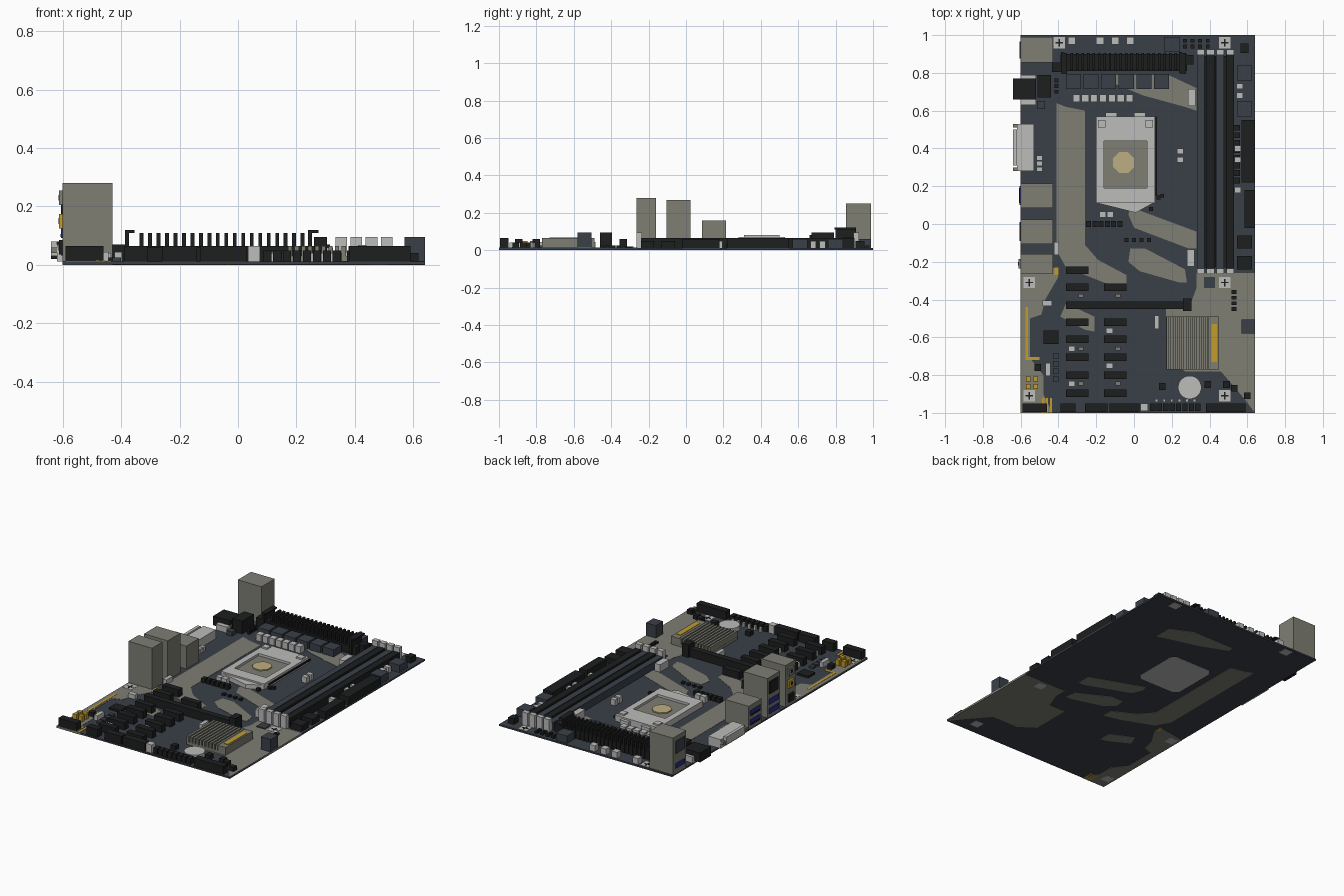
import bpy
import bmesh
import math
from mathutils import Matrix, Vector

if "Cube" in bpy.data.objects:
    bpy.data.objects.remove(bpy.data.objects["Cube"])

UNIT = 0.01   # every size below is given in hundredths
TOP = 1.2     # upper face of the circuit board


def material(name, red, green, blue):
    linear = [((c / 255 + 0.055) / 1.055) ** 2.4 for c in (red, green, blue)] + [1]
    mat = bpy.data.materials.new(name)
    mat.use_nodes = True
    mat.diffuse_color = linear
    mat.node_tree.nodes["Principled BSDF"].inputs["Base Color"].default_value = linear
    return mat


slate = material("slate blue", 58, 64, 73)
grey = material("warm grey", 126, 126, 116)
black = material("black plastic", 29, 30, 31)
light = material("light metal", 188, 188, 187)
gold = material("gold", 196, 156, 44)
beige = material("pale beige", 190, 174, 130)
blue = material("port blue", 44, 48, 140)


def finish(name, bm, mat):
    bmesh.ops.recalc_face_normals(bm, faces=bm.faces)
    bmesh.ops.scale(bm, vec=Vector((UNIT, UNIT, UNIT)), verts=bm.verts)
    mesh = bpy.data.meshes.new(name)
    bm.to_mesh(mesh)
    bm.free()
    mesh.materials.append(mat)
    obj = bpy.data.objects.new(name, mesh)
    bpy.context.collection.objects.link(obj)
    return obj


def boxes(name, mat, centres, width, depth, top, bottom=TOP):
    """Equal boxes standing at every (x, y) centre."""
    bm = bmesh.new()
    for x, y in centres:
        place = Matrix.Translation((x, y, (top + bottom) / 2))
        size = Matrix.Diagonal((width, depth, top - bottom, 1))
        bmesh.ops.create_cube(bm, size=1, matrix=place @ size)
    return finish(name, bm, mat)


def block(name, mat, x0, x1, y0, y1, top, bottom=TOP):
    return boxes(name, mat, [((x0 + x1) / 2, (y0 + y1) / 2)], x1 - x0, y1 - y0, top, bottom)


def plate(name, mat, outline, bottom, top):
    """Flat outline pushed up into a slab."""
    bm = bmesh.new()
    face = bm.faces.new([bm.verts.new((x, y, bottom)) for x, y in outline])
    moved = bmesh.ops.extrude_face_region(bm, geom=[face])["geom"]
    verts = [v for v in moved if isinstance(v, bmesh.types.BMVert)]
    bmesh.ops.translate(bm, vec=(0, 0, top - bottom), verts=verts)
    return finish(name, bm, mat)


def ring(x, y, radius, sides):
    return [(x + radius * math.cos(math.tau * (i + 0.5) / sides),
             y + radius * math.sin(math.tau * (i + 0.5) / sides)) for i in range(sides)]


def row(x, y, step, count):
    return [(x + i * step, y) for i in range(count)]


def column(x, y, step, count):
    return [(x, y + i * step) for i in range(count)]


# Circuit board and the grey shapes that show on both of its faces
block("circuit_board", slate, -60, 64, -100, 100, TOP, 0.2)
patches = {
    "port_side": [(-41, 64), (-36, 62), (-26, 60), (-26, -11), (-19, -19), (-4, -27),
                  (-4, -34), (-16, -31), (-36, -23), (-41, -14)],
    "front_corner": [(-60, -26), (-41, -23), (-40, -28), (-47, -40), (-49, -48), (-55, -50),
                     (-55, -71), (-48, -80), (-48, -90), (-43, -100), (-60, -100)],
    "slot_side": [(-36, -42), (-21, -49), (-21, -57), (-26, -56), (-39, -49)],
    "memory_back": [(-12, 79), (18, 79), (33, 72), (33, 60), (27, 62), (5, 68), (-12, 75)],
    "memory_middle": [(-2, 9), (33, -4), (33, -13), (29, -13), (0, -2), (-3, 5)],
    "memory_front": [(-2, -13), (6, -13), (27, -24), (28, -31), (24, -31), (3, -25), (-3, -20)],
    "chipset_side": [(33, -26), (64, -26), (64, -100), (58, -92), (46, -78), (27, -78),
                     (17, -71), (17, -45), (29, -45), (33, -34)],
}
for place, outline in patches.items():
    plate("board_patch_" + place, grey, outline, 0.05, TOP + 0.15)

# Processor socket, with its plate below the board
plate("socket_back_plate", light,
      [(-21, 18), (-18, 15), (7, 15), (10, 18), (10, 46), (7, 49), (-18, 49), (-21, 46)], 0, 1)
for side, x0, x1 in (("right", -20, -16), ("left", 7, 11)):
    block("socket_frame_" + side, light, x0, x1, 11, 57, 5)
block("socket_frame_back", light, -20, 11, 44, 57, 5)
block("socket_frame_front", light, -20, 11, 11, 19, 5)
plate("socket_tab", light, [(-19, 11), (10, 11), (1, 6), (-7, 8)], TOP, 4)
block("processor", grey, -18, 8, 18, 45, 3.5)
plate("processor_lid", beige, ring(-5.5, 32.5, 6, 8), TOP, 4.2)
boxes("socket_corner_studs", light, [(-17, 53), (8, 53)], 4, 4, 6)
boxes("socket_hinges", light, [(-12, 58), (3, 58)], 6, 2, 4)
block("socket_lever", black, 11.5, 12.3, 15, 57, 4, 3)
boxes("lever_clips", black, [(9, 8), (13, 14), (15, 15)], 2, 2, 3)

# Memory slots with latches
boxes("memory_slots_slate", slate, row(35.3, 33, 10.4, 2), 4, 114, 6)
boxes("memory_slots_black", black, row(40.4, 33, 10.4, 2), 4.4, 114, 6.5)
boxes("memory_rails", black, row(37.8, 33, 5.2, 3), 1, 112, 5)
for end, y in (("back", 91), ("front", -25)):
    boxes("memory_latches_" + end, light, row(35.3, y, 5.2, 4), 4, 3, 9.5)

# Finned cooler, power coils and capacitors behind the processor
block("power_cooler_base", black, -39, 28, 81, 90, 6.5)
boxes("power_cooler_fins", black, row(-33, 86, 2.9, 20), 1.3, 9, 11)
boxes("power_cooler_ends", black, [(-41, 83), (29, 87)], 5, 5, 7)
for side, x, lip in (("right", -38, -37), ("left", 24.6, 26)):
    block("cooler_hook_" + side, black, x - 0.7, x + 0.7, 80, 91, 12)
    boxes("cooler_hook_lip_" + side, black, [(lip, 85)], 3, 11, 12, 11)
boxes("power_coils", slate, row(-32, 75.5, 9.3, 6), 8, 8, 6)
boxes("power_capacitors", light, row(-30.5, 66.5, 4.7, 7), 3.8, 4, 5.5)
boxes("rear_capacitors", light, [(-33, 97), (-18, 97), (-10, 97), (-2, 97)], 4, 4, 5)
boxes("rear_coil", slate, [(20, 95)], 8, 8, 6)
boxes("rear_pins", black, row(27, 97, 4, 4) + row(27, 94, 4, 4), 2, 2, 2.5)

# Port towers on the right edge
towers = {"lan": (85.5, 99, 25), "usb": (8.5, 21.5, 16),
          "network": (-10.5, 2.5, 26.7), "audio": (-26.5, -16, 28)}
for name, (y0, y1, top) in towers.items():
    block(name + "_port_tower", grey, -60, -43, y0, y1, top)


def port(name, mat, y, z, depth, height, out=0.5):
    block(name, mat, -60 - out, -59.5, y - depth / 2, y + depth / 2, z + height / 2, z - height / 2)


port("lan_socket", slate, 92, 18, 9, 8)
port("lan_usb_socket", blue, 92, 6, 9, 3)
for z in (5, 11):
    port("usb_socket", blue, 15, z, 10, 3.5)
    port("usb_socket_tongue", black, 15, z - 1, 8, 1, 0.8)
    port("network_usb_socket", blue, -4, z, 10, 3.5)
port("network_socket", black, -4, 20, 9, 8)
for name, mat, z in (("upper", grey, 23), ("middle", gold, 15), ("lower", black, 6)):
    port("audio_jack_" + name, mat, -21, z, 5, 5, 1.2)
    port("audio_jack_hole_" + name, black, -21, z, 2, 2, 1.4)

# Low video connectors on the same edge
block("video_port_shell", light, -60, -52, 63, 79, 5)
block("video_port_body", black, -64, -52, 66, 77, 8, 2)
block("display_port_body", light, -62, -53, 28, 53, 7)
block("display_port_face", light, -64, -62, 31, 50, 8, 3)
boxes("display_port_screws", grey, [(-62, 29), (-62, 52)], 4, 2, 6, 4)
boxes("display_port_pegs", light, column(-50, 29, 3, 3), 3, 2.5, 4)
block("processor_power_socket", black, -51, -44, 67, 79, 9.5)
boxes("processor_power_pins", black, column(-41, 70, 3, 3), 2, 2, 4)
boxes("port_coil", slate, [(-49, 63)], 4, 4, 4)

# Left edge: power socket, drive sockets, coils
block("main_power_socket", black, 57, 64, 22, 55, 6.5)
boxes("main_power_pins", black, column(54.5, 23, 4, 8), 3, 3, 3)
boxes("left_edge_capacitors", light, [(55, 40), (55, 34), (55, 18), (56, 73), (56, 68)], 3.5, 3, 5)
block("drive_socket", black, 58.5, 64, -2, 18, 6)
boxes("edge_discs", black, [(58.5, -9.5), (58.5, -20.5)], 8, 7, 5)
boxes("edge_coils", slate, [(58.5, 80), (58.5, 61)], 8, 8, 6)
boxes("edge_pin_block", black, [(58.5, 93)], 4, 5, 5)
block("fan_coil", slate, 57, 64, -58, -50.5, 9.5)
boxes("left_edge_pins", black, column(53, -45, 3, 4), 2.5, 2, 2.5)

# Expansion slots
block("long_slot", black, -36, 27, -45, -41, 6.5)
block("long_slot_latch", black, 26, 30.5, -46, -39.5, 9.5)
short_rows = (-33.5, -52, -61, -70.5, -80, -89.5)
boxes("short_slots_right", black, [(-30, y) for y in short_rows + (-24.5,)], 12, 4, 6)
boxes("short_slots_left", black, [(-10, y) for y in short_rows], 12, 4, 6)
boxes("slot_capacitors", light,
      [(-33, y) for y in (-66, -84.5)] + [(-13, y) for y in (-56.5, -75)], 3.5, 3, 4)
boxes("slot_chips", grey, [(x, y) for x in (-28, -8.5) for y in (-38, -66, -84.5)], 2.5, 2, 2.5)

# Chipset cooler with gold strip
block("chipset_cooler_base", grey, 17, 45, -77, -49, 3)
boxes("chipset_cooler_fins", grey, row(17.8, -63, 2.3, 10), 1.4, 28, 6.5)
block("chipset_cooler_block", grey, 39.5, 45, -77, -49, 6.5)
block("chipset_cooler_strip", gold, 41, 44, -73, -53, 6.8, 6)

# Battery and small parts
plate("battery", light, ring(29.5, -86.5, 6.2, 20), TOP, 4)
boxes("loose_capacitors", light, [(24.5, 38.5), (24.5, 34), (-16.5, 5), (-12.5, 5)], 3.5, 3, 5)
boxes("tall_capacitors", light, [(30.5, 67), (30, -18)], 4, 9, 6)
boxes("upright_clips", light, [(12, -52), (-45.5, -77), (-41, -13)], 2.5, 7, 4.5)
boxes("small_clip", light, [(-46, -42)], 5, 3, 4)
boxes("middle_pins", black, row(-24, 0, 3.3, 6), 2.6, 3, 4)
boxes("middle_chips", black, row(-4, -8.5, 4, 4), 2, 2, 2.5)
boxes("sound_chip", black, [(-44, -60)], 8, 7, 2.5)
boxes("sound_coils", slate, column(-41.5, -82, 4, 4), 3, 3, 2.5)
boxes("control_chips", black, [(15, -86), (39, -85), (49, -85), (53, -87), (60, -91), (-51, -76)], 3.5, 3.5, 4)
boxes("front_chip", slate, [(40, -31)], 6, 6, 2)

# Headers along the front edge
for x0, x1 in ((-59, -46), (-39, -31), (-26, -14), (-13, 3), (38, 59)):
    block("front_header", black, x0, x1, -99.5, -95, 6.5)
boxes("front_header_pins", black, row(10, -97, 3.4, 8), 2.8, 4, 5)
boxes("front_capacitor", light, [(5.5, -97)], 4, 4, 6.5)
boxes("front_small_capacitors", light, row(12, -93.5, 4, 6), 1.5, 1.5, 4)

# Gold details
boxes("audio_headers", gold, [(x, y) for x in (-56, -52) for y in (-82, -86)], 2.6, 2.6, 5)
block("gold_trace_long", gold, -57.5, -56, -71, -44, TOP + 0.3)
block("gold_trace_foot", gold, -57.5, -50, -72, -70.5, TOP + 0.3)
boxes("gold_trace_front", gold, row(-48, -96, 2, 3), 1.2, 8, TOP + 0.3, 0)
boxes("gold_trace_side", gold, [(-41, -25)], 2, 4, TOP + 0.3, 0)

# Screw points
screws = [(-39.5, 96), (48, 96), (-55.5, -31), (48, -31), (-55.5, -91), (48, -91)]
boxes("screw_pads", light, screws, 6, 6, TOP + 0.3, 0)
boxes("screw_slots", black, screws, 4, 0.7, TOP + 0.5)
boxes("screw_cross_slots", black, screws, 0.7, 4, TOP + 0.5)
